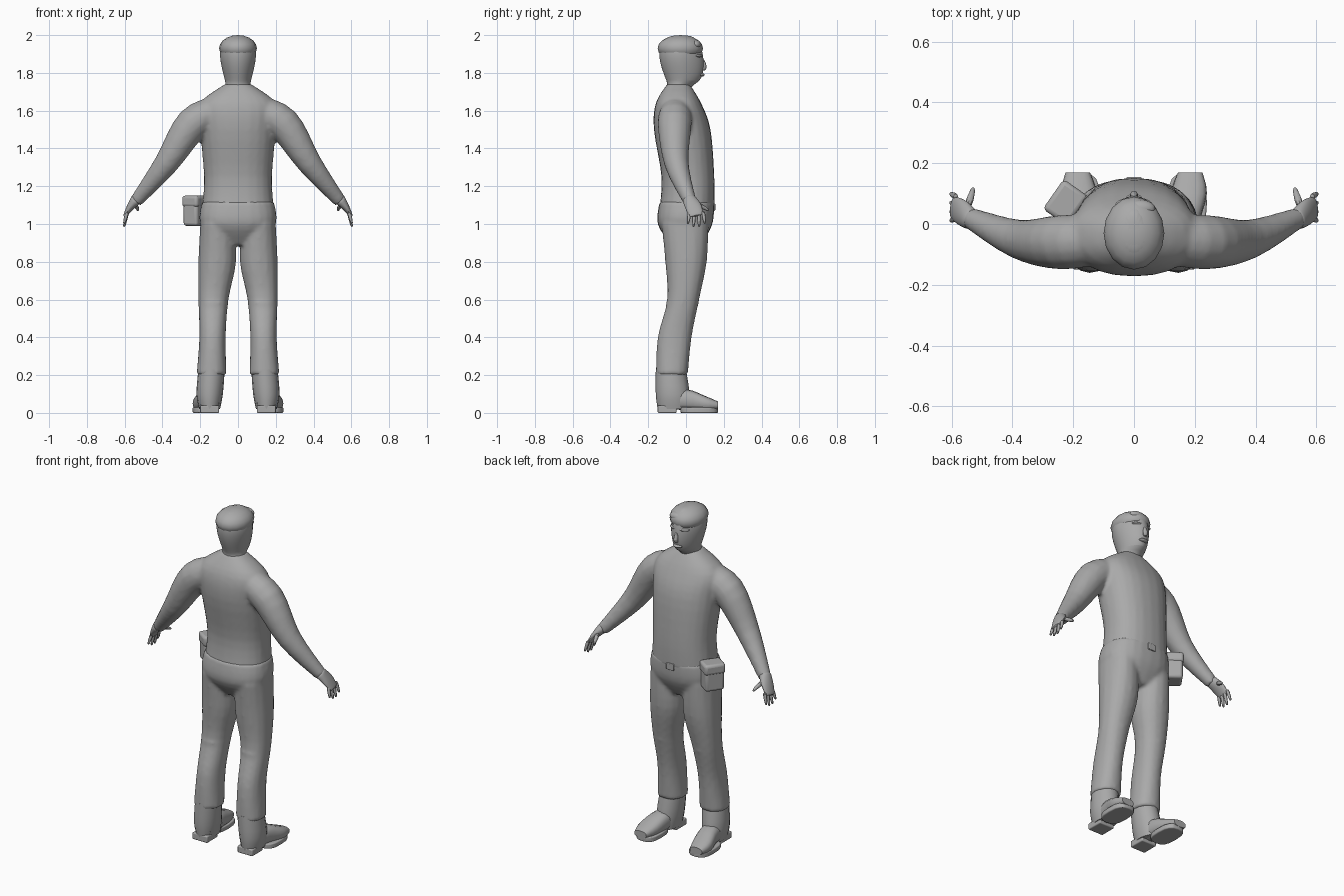
import bpy, bmesh, math
from mathutils import Matrix, Vector

cube = bpy.data.objects.get("Cube")
if cube:
    bpy.data.objects.remove(cube)

colour = (0.4, 0.4, 0.4, 1)
grey = bpy.data.materials.new("plain_grey")
grey.use_nodes = True
grey.diffuse_color = colour
grey.node_tree.nodes["Principled BSDF"].inputs["Base Color"].default_value = colour

X, Y, Z = Vector((1, 0, 0)), Vector((0, 1, 0)), Vector((0, 0, 1))
SIDES = {"left": 1, "right": -1}


def resample(rings, steps):
    """Add rings along a smooth curve through the given ones."""
    rings = [Vector(ring) for ring in rings]
    padded = [rings[0]] + rings + [rings[-1]]
    result = []
    for a, b, c, d in zip(padded, padded[1:], padded[2:], padded[3:]):
        for step in range(steps):
            t = step / steps
            bend = (b * 3 - a - c * 3 + d) * t + a * 2 - b * 5 + c * 4 - d
            result.append(b + ((c - a) + bend * t) * (t / 2))
    return result + [rings[-1]]


def loft(bm, rings, side=X, axis=None, power=2, sides=16, taper=0, flip=1, steps=1):
    """Skin rings of (x, y, z, radius along side, other radius); flip mirrors in x."""
    rings = resample(rings, steps)
    points = [Vector(ring[:3]) for ring in rings]
    loops = []
    for i, (point, ring) in enumerate(zip(points, rings)):
        ahead, behind = points[min(i + 1, len(points) - 1)], points[max(i - 1, 0)]
        along = axis or (ahead - behind).normalized()
        u = (side - along * side.dot(along)).normalized()
        v = along.cross(u)
        loop = []
        for k in range(sides):
            angle = math.tau * k / sides
            c, s = [math.copysign(abs(w) ** (2 / power), w)
                    for w in (math.cos(angle), math.sin(angle))]
            co = point + u * ring[3] * c * (1 - taper * max(s, 0)) + v * ring[4] * s
            co.x *= flip
            loop.append(bm.verts.new(co))
        loops.append(loop)
    for lower, upper in zip(loops, loops[1:]):
        for k in range(sides):
            bm.faces.new((lower[k], lower[k - 1], upper[k - 1], upper[k]))
    bm.faces.new(loops[0])
    bm.faces.new(loops[-1])


def column(bm, profile, **options):
    """Loft level rings given as (height, back, front, half width, centre x)."""
    rings = [(x, (back + front) / 2, z, half, (front - back) / 2)
             for z, back, front, half, x in profile]
    loft(bm, rings, axis=Z, **options)


def tube(bm, path, **options):
    """Loft round rings given as (x, y, z, radius)."""
    loft(bm, [(*ring, ring[-1]) for ring in path], **options)


def placed(centre, radii):
    return Matrix.LocRotScale(Vector(centre), None, Vector(radii))


def blob(bm, centre, radii):
    bmesh.ops.create_uvsphere(bm, u_segments=16, v_segments=10, radius=1,
                              matrix=placed(centre, radii))


def block(bm, centre, radii):
    bmesh.ops.create_cube(bm, size=2, matrix=placed(centre, radii))


def finish(bm, name, subdivide=0, blend=False, bevel=0):
    """Turn the mesh data into a shaded object with its modifiers."""
    bmesh.ops.recalc_face_normals(bm, faces=bm.faces)
    mesh = bpy.data.meshes.new(name)
    bm.to_mesh(mesh)
    bm.free()
    mesh.materials.append(grey)
    part = bpy.data.objects.new(name, mesh)
    bpy.context.collection.objects.link(part)
    bpy.ops.object.select_all(action='DESELECT')
    bpy.context.view_layer.objects.active = part
    part.select_set(True)
    if bevel:
        modifier = part.modifiers.new("bevel", 'BEVEL')
        modifier.width, modifier.segments = bevel, 3
    bpy.ops.object.shade_smooth_by_angle(angle=math.radians(40))
    if subdivide:
        modifier = part.modifiers.new("subdivide", 'SUBSURF')
        modifier.levels = modifier.render_levels = subdivide
    if blend:
        modifier = part.modifiers.new("blend", 'REMESH')
        modifier.mode, modifier.voxel_size = 'VOXEL', 0.011
        modifier.use_smooth_shade = True
        modifier = part.modifiers.new("soften", 'SMOOTH')
        modifier.factor, modifier.iterations = 0.5, 5
    return part


# Shirt: torso and arms blended together
bm = bmesh.new()
column(bm, [(1.08, -.14, .15, .19, 0), (1.25, -.13, .15, .18, 0), (1.5, -.17, .13, .2, 0),
            (1.64, -.16, .08, .2, 0), (1.74, -.1, .02, .07, 0)],
       power=2.3, sides=24, steps=4)
for flip in SIDES.values():
    tube(bm, [(.1, -.05, 1.6, .08), (.24, -.06, 1.53, .09), (.38, -.05, 1.32, .065),
              (.54, .02, 1.12, .035)], side=Y, flip=flip, steps=4)
finish(bm, "shirt_and_arms", blend=True)

# Trousers: pelvis, legs and knee creases blended together
bm = bmesh.new()
column(bm, [(.89, -.08, .08, .1, 0), (1, -.15, .14, .2, 0), (1.12, -.14, .15, .19, 0)],
       power=2.4, sides=24, steps=4)
for flip in SIDES.values():
    column(bm, [(1, -.13, .12, .09, .11), (.8, -.11, .11, .1, .11), (.6, -.1, .07, .08, .13),
                (.4, -.15, .03, .07, .135), (.2, -.16, .01, .08, .14)],
           flip=flip, steps=4, power=2.2)
    blob(bm, (.13 * flip, -.02, .58), (.08, .09, .02))
finish(bm, "trousers", blend=True)

for name, flip in SIDES.items():
    # Boot: shaft and foot, then heel and sole
    bm = bmesh.new()
    column(bm, [(.23, -.16, 0, .07, .14), (.1, -.16, .02, .07, .15), (.02, -.15, .02, .055, .15)],
           flip=flip, steps=3)
    loft(bm, [(.15, -.12, .06, .05, .04), (.16, 0, .07, .055, .055),
              (.18, .1, .05, .06, .04), (.185, .17, .04, .04, .02)],
         axis=Y, power=2.6, flip=flip, steps=3)
    finish(bm, name + "_boot")
    bm = bmesh.new()
    block(bm, (.15 * flip, -.1, .02), (.05, .05, .02))
    column(bm, [(z, -.03, .17, .065, .175) for z in (0, .03)], power=2.8, flip=flip)
    finish(bm, name + "_boot_sole", bevel=.006)

    # Hand: palm, four fingers and thumb
    bm = bmesh.new()
    loft(bm, [(.53, .01, 1.14, .034, .034), (.57, .04, 1.09, .045, .02),
              (.6, .055, 1.04, .035, .01)], side=Y, flip=flip, steps=3)
    for finger in range(4):
        spread = finger / 3
        root = Vector((.585, .02 + .07 * spread, 1.07))
        tip = Vector((.604, .01 + .09 * spread, 1 - .02 * math.sin(math.pi * spread)))
        tube(bm, [(*root.lerp(tip, t), .011 - .006 * t ** 4) for t in (0, .4, .8, 1)],
             side=Y, sides=8, flip=flip)
    tube(bm, [(.55, .05, 1.11, .018), (.53, .11, 1.08, .01), (.53, .12, 1.07, .005)],
         sides=8, flip=flip)
    finish(bm, name + "_hand", subdivide=1)

# Head, jaw and neck
bm = bmesh.new()
column(bm, [(1.66, -.11, .03, .08, 0), (1.735, -.1, .02, .067, 0), (1.75, -.1, .08, .067, 0),
            (1.83, -.135, .1, .09, 0), (1.92, -.15, .09, .104, 0), (1.98, -.12, .06, .07, 0),
            (2, -.07, .02, .03, 0)], sides=20, taper=.2)
finish(bm, "head", subdivide=2)

# Nose, brow and lips
bm = bmesh.new()
tube(bm, [(0, .085, 1.88, .01), (0, .1, 1.83, .016), (0, .09, 1.81, .012)], axis=Z, sides=8)
blob(bm, (0, .06, 1.89), (.065, .03, .013))
blob(bm, (0, .08, 1.79), (.03, .02, .01))
finish(bm, "face_features", subdivide=1)

# Short hair with a fringe
bm = bmesh.new()
blob(bm, (0, -.03, 1.93), (.1, .12, .07))
blob(bm, (.02, .05, 1.95), (.05, .03, .025))
finish(bm, "hair")

# Belt pouch with a flap, turned to follow the hip
bm = bmesh.new()
block(bm, (0, 0, -.01), (.045, .055, .07))
block(bm, (0, 0, .05), (.05, .06, .03))
pouch = finish(bm, "belt_pouch", bevel=.015)
pouch.location = (-.225, .07, 1.07)
pouch.rotation_euler.z = math.radians(-35)

# Belt buckle
bm = bmesh.new()
block(bm, (0, .147, 1.09), (.025, .008, .02))
finish(bm, "belt_buckle", bevel=.004)
